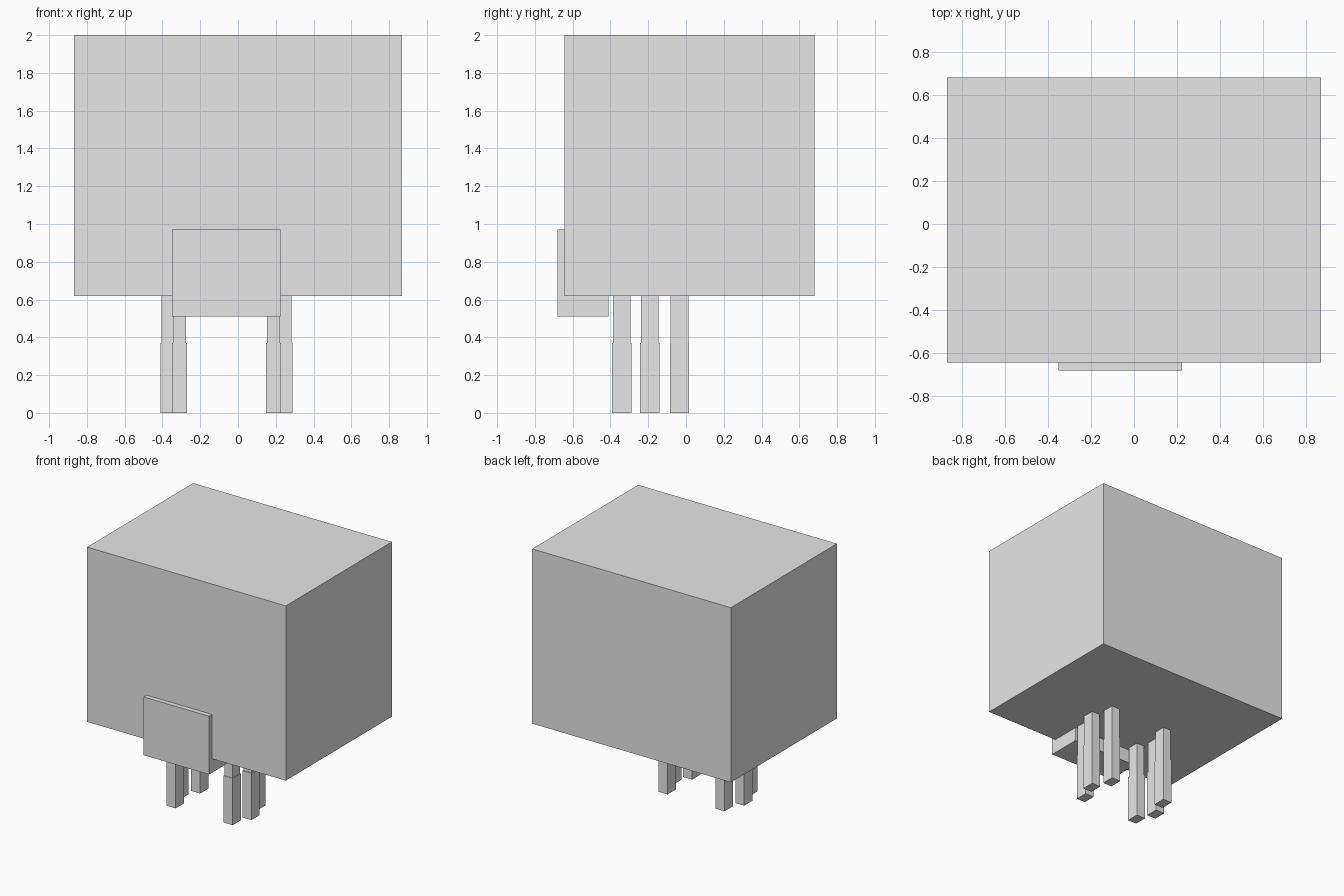
import bpy
from mathutils import Vector

old = bpy.data.objects.get("Cube")
if old:
    bpy.data.objects.remove(old, do_unlink=True)

grey = bpy.data.materials.new("light_grey")
grey.use_nodes = True
grey.diffuse_color = (0.8, 0.8, 0.8, 1)
grey.node_tree.nodes["Principled BSDF"].inputs["Base Color"].default_value = (0.8, 0.8, 0.8, 1)


def box(name, low, high):
    """Add a box spanning two opposite corners."""
    low, high = Vector(low), Vector(high)
    bpy.ops.mesh.primitive_cube_add(size=1, location=(low + high) / 2)
    obj = bpy.context.object
    obj.name = name
    obj.scale = high - low
    bpy.ops.object.transform_apply(location=False, rotation=False, scale=True)
    obj.data.materials.append(grey)
    return obj


# Main body and the overhanging head block
BELLY = 0.62
box("body", (-0.868, -0.643, BELLY), (0.868, 0.68, 2))
box("head", (-0.35, -0.68, 0.51), (0.224, -0.41, 0.97))

# Three leg pairs, the middle pair set wider; each foot is a little thicker
CENTRE, KNEE = -0.061, 0.37
for row, y, spread in (("front", -0.34, 0.249), ("middle", -0.192, 0.31), ("rear", -0.034, 0.249)):
    for side, sign in (("left", 1), ("right", -1)):
        x = CENTRE + sign * spread
        for part, half_x, half_y, z0, z1 in (("foot", 0.039, 0.051, 0, KNEE),
                                             ("leg", 0.035, 0.047, KNEE, BELLY)):
            box(f"{row}_{side}_{part}", (x - half_x, y - half_y, z0), (x + half_x, y + half_y, z1))
